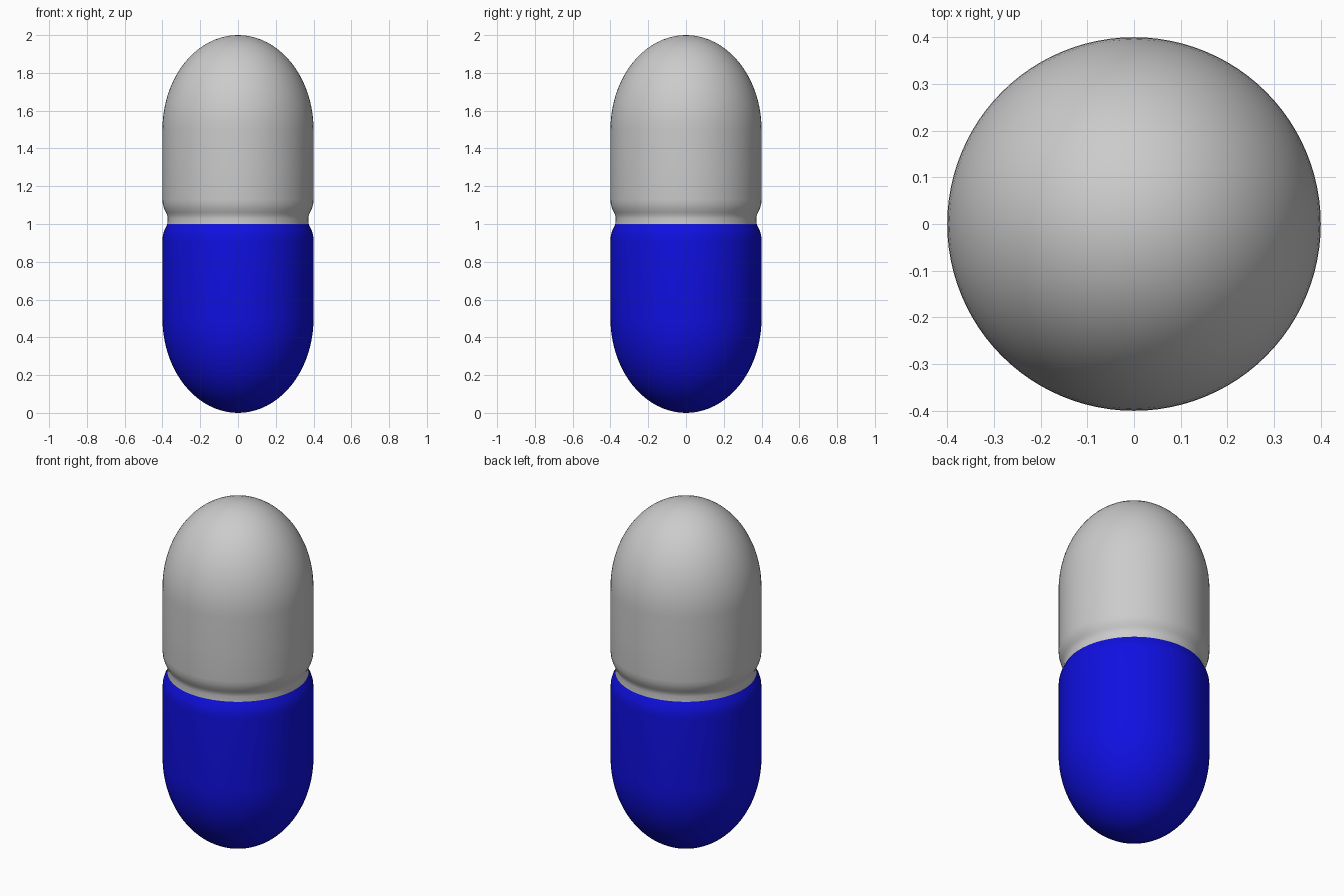
import bpy, bmesh
from math import sin, cos, pi

if "Cube" in bpy.data.objects:
    bpy.data.objects.remove(bpy.data.objects["Cube"])

R, CAP, SEGS, STEPS = 0.4, 0.5, 96, 20


def revolve(name, profile):
    """Spin an (r, z) profile around the z axis into a smooth object."""
    bm = bmesh.new()
    verts = [bm.verts.new((r, 0, z)) for r, z in profile]
    edges = [bm.edges.new(p) for p in zip(verts, verts[1:])]
    bmesh.ops.spin(bm, geom=verts + edges, cent=(0, 0, 0), axis=(0, 0, 1),
                   angle=2 * pi, steps=SEGS, use_merge=True)
    bmesh.ops.remove_doubles(bm, verts=bm.verts, dist=1e-5)
    bmesh.ops.recalc_face_normals(bm, faces=bm.faces)
    # an open shell must face away from the axis
    if sum(f.normal.dot(f.calc_center_median() - f.calc_center_median().project((0, 0, 1)))
           for f in bm.faces) < 0:
        bmesh.ops.reverse_faces(bm, faces=bm.faces)
    for f in bm.faces:
        f.smooth = True
    mesh = bpy.data.meshes.new(name)
    bm.to_mesh(mesh)
    bm.free()
    obj = bpy.data.objects.new(name, mesh)
    bpy.context.collection.objects.link(obj)
    return obj


# elliptical dome from the pole to the full radius, measured from its tip
dome = [(R * sin(t), CAP * (1 - cos(t)))
        for t in (pi / 2 * i / STEPS for i in range(STEPS + 1))]

# lower shell: dome, straight wall, rounded lip up to the seam
lower = revolve("lower_shell", dome + [
    (R, 0.7), (R, 0.91), (0.398, 0.94), (0.391, 0.965), (0.381, 0.985), (0.374, 1.0)])
blue = bpy.data.materials.new("blue_shell")
blue.diffuse_color = (0.005, 0.005, 0.75, 1)
blue.use_nodes = True
blue.node_tree.nodes["Principled BSDF"].inputs["Base Color"].default_value = blue.diffuse_color
lower.data.materials.append(blue)

# upper shell: dome, straight wall, rounded lip, then the narrow waist band
upper = revolve("upper_shell", [(r, 2 - z) for r, z in dome] + [
    (R, 1.3), (R, 1.13), (0.398, 1.105), (0.391, 1.08), (0.381, 1.06),
    (0.374, 1.045), (0.372, 1.03), (0.374, 1.0)])
